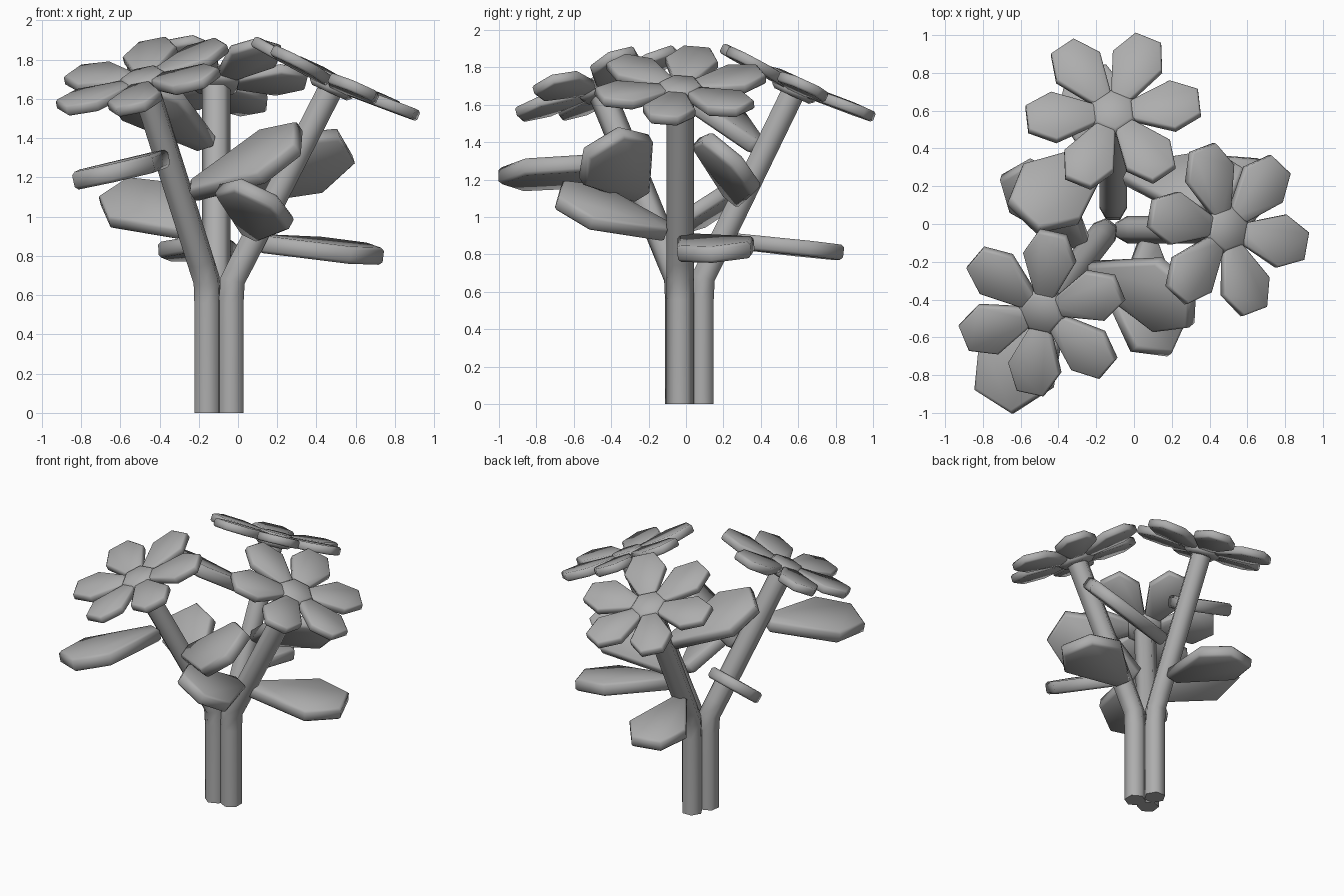
import bpy, bmesh
from math import radians, cos, sin, tau
from mathutils import Vector, Matrix

cube = bpy.data.objects.get("Cube")
if cube:
    bpy.data.objects.remove(cube, do_unlink=True)

grey = bpy.data.materials.new("plain_grey")
grey.use_nodes = True
colour = (0.42, 0.42, 0.42, 1)
grey.diffuse_color = colour
grey.node_tree.nodes["Principled BSDF"].inputs["Base Color"].default_value = colour

UP = Vector((0, 0, 1))
# half outline of a petal or leaf: distance along, half width
BLADE = [(0.1, 0.075), (0.69, 0.31), (1.0, 0.16)]


def finish(name, bm, angle=50):
    bmesh.ops.recalc_face_normals(bm, faces=bm.faces)
    mesh = bpy.data.meshes.new(name)
    bm.to_mesh(mesh)
    bm.free()
    obj = bpy.data.objects.new(name, mesh)
    bpy.context.collection.objects.link(obj)
    mesh.materials.append(grey)
    bpy.ops.object.select_all(action='DESELECT')
    obj.select_set(True)
    bpy.context.view_layer.objects.active = obj
    bpy.ops.object.shade_smooth_by_angle(angle=radians(angle))


def add_slab(bm, outline, thick, bevel, matrix):
    """Extruded outline with softened rims, placed by a matrix."""
    part = bmesh.new()
    face = part.faces.new([part.verts.new((x, y, -thick / 2)) for x, y in outline])
    ext = bmesh.ops.extrude_face_region(part, geom=[face])["geom"]
    top = [v for v in ext if isinstance(v, bmesh.types.BMVert)]
    bmesh.ops.translate(part, verts=top, vec=(0, 0, thick))
    rims = [e for e in part.edges if abs(e.verts[0].co.z - e.verts[1].co.z) < 1e-5]
    bmesh.ops.bevel(part, geom=rims, offset=bevel, segments=1, affect='EDGES')
    part.transform(matrix)
    temp = bpy.data.meshes.new("temp")
    part.to_mesh(temp)
    part.free()
    bm.from_mesh(temp)
    bpy.data.meshes.remove(temp)


def add_blade(bm, length, matrix):
    pts = [(a * length, -b * length) for a, b in BLADE]
    pts += [(a * length, b * length) for a, b in reversed(BLADE)]
    add_slab(bm, pts, length * 0.125, length * 0.022, matrix)


def leaf(name, base, tip, roll):
    """Leaf from base to tip; positive roll lifts its right-hand edge."""
    base, tip = Vector(base), Vector(tip)
    d = (tip - base).normalized()
    side = d.cross(UP).normalized()
    lift = side.cross(d)
    r = radians(roll)
    w = side * cos(r) + lift * sin(r)
    n = w.cross(d)
    m = Matrix((d, -w, n)).transposed().to_4x4()
    bm = bmesh.new()
    add_blade(bm, (tip - base).length, Matrix.Translation(base) @ m)
    finish(name, bm)


def flower(name, centre, lean, turn):
    """Six slightly cupped petals round a hexagonal middle, tipped towards the lean."""
    axis = UP.cross(lean)
    place = Matrix.Translation(centre) @ Matrix.Rotation(radians(24.5), 4, axis)
    cup = Matrix.Rotation(radians(-4), 4, 'Y')
    bm = bmesh.new()
    for k in range(6):
        spin = Matrix.Rotation(radians(turn + 60 * k), 4, 'Z')
        add_blade(bm, 0.46, place @ spin @ cup)
    finish(name + "_petals", bm)
    bm = bmesh.new()
    ring = [(0.125 * cos(tau * (k + 0.5) / 6), 0.125 * sin(tau * (k + 0.5) / 6)) for k in range(6)]
    add_slab(bm, ring, 0.095, 0.02, place @ Matrix.Rotation(radians(turn), 4, 'Z'))
    finish(name + "_middle", bm)


def stem(name, foot, head, lean):
    """Hexagonal stalk, upright below and bent towards the flower."""
    foot, head = Vector(foot), Vector(head)
    bend = foot + UP * 0.66
    path = [foot, foot + UP * 0.56, bend.lerp(head, 0.015), bend.lerp(head, 0.11), head]
    p = UP.cross(lean).normalized()
    bm = bmesh.new()
    rings = []
    for i, c in enumerate(path):
        a, b = path[max(i - 1, 0)], path[min(i + 1, len(path) - 1)]
        t = (c - a).normalized() + (b - c).normalized()
        q = t.normalized().cross(p)
        rings.append([bm.verts.new(c + 0.073 * (p * cos(tau * k / 6) + q * sin(tau * k / 6)))
                      for k in range(6)])
    for lo, hi in zip(rings, rings[1:]):
        for k in range(6):
            j = (k + 1) % 6
            bm.faces.new((lo[k], lo[j], hi[j], hi[k]))
    bm.faces.new(rings[0])
    bm.faces.new(rings[-1])
    finish(name, bm, 65)


# stalks with their flowers: foot, flower centre, petal turn
plants = {
    "right": ((-0.155, -0.04, 0), (-0.48, -0.46, 1.685), 20),
    "left": ((-0.035, -0.03, 0), (0.485, -0.03, 1.675), -11),
    "back": ((-0.11, 0.085, 0), (-0.11, 0.585, 1.69), 6),
}
for side, (foot, head, turn) in plants.items():
    lean = Vector(head) - Vector(foot)
    lean.z = 0
    lean.normalize()
    stem(side + "_stem", foot, head, lean)
    flower(side + "_flower", head, lean, turn)

# leaves: base on the stalk, tip, roll
leaf("right_stem_front_leaf", (-0.36, -0.31, 1.3), (-0.74, -0.94, 1.2), -10)
leaf("right_stem_back_leaf", (-0.24, -0.14, 0.91), (-0.63, 0.29, 1.13), 32)
leaf("right_stem_inner_leaf", (-0.29, -0.23, 1.1), (0.31, -0.44, 1.4), -35)
leaf("left_stem_front_leaf", (0.07, -0.04, 0.9), (0.09, -0.68, 1.12), 27)
leaf("left_stem_low_leaf", (0.04, -0.02, 0.87), (0.7, 0.24, 0.81), -7)
leaf("back_stem_side_leaf", (-0.1, 0.27, 1.08), (0.55, 0.19, 1.36), 40)
leaf("back_stem_low_leaf", (-0.11, 0.18, 0.88), (-0.25, 0.82, 0.81), 0)
leaf("back_stem_high_leaf", (-0.11, 0.42, 1.34), (-0.59, 0.04, 1.67), -14)
